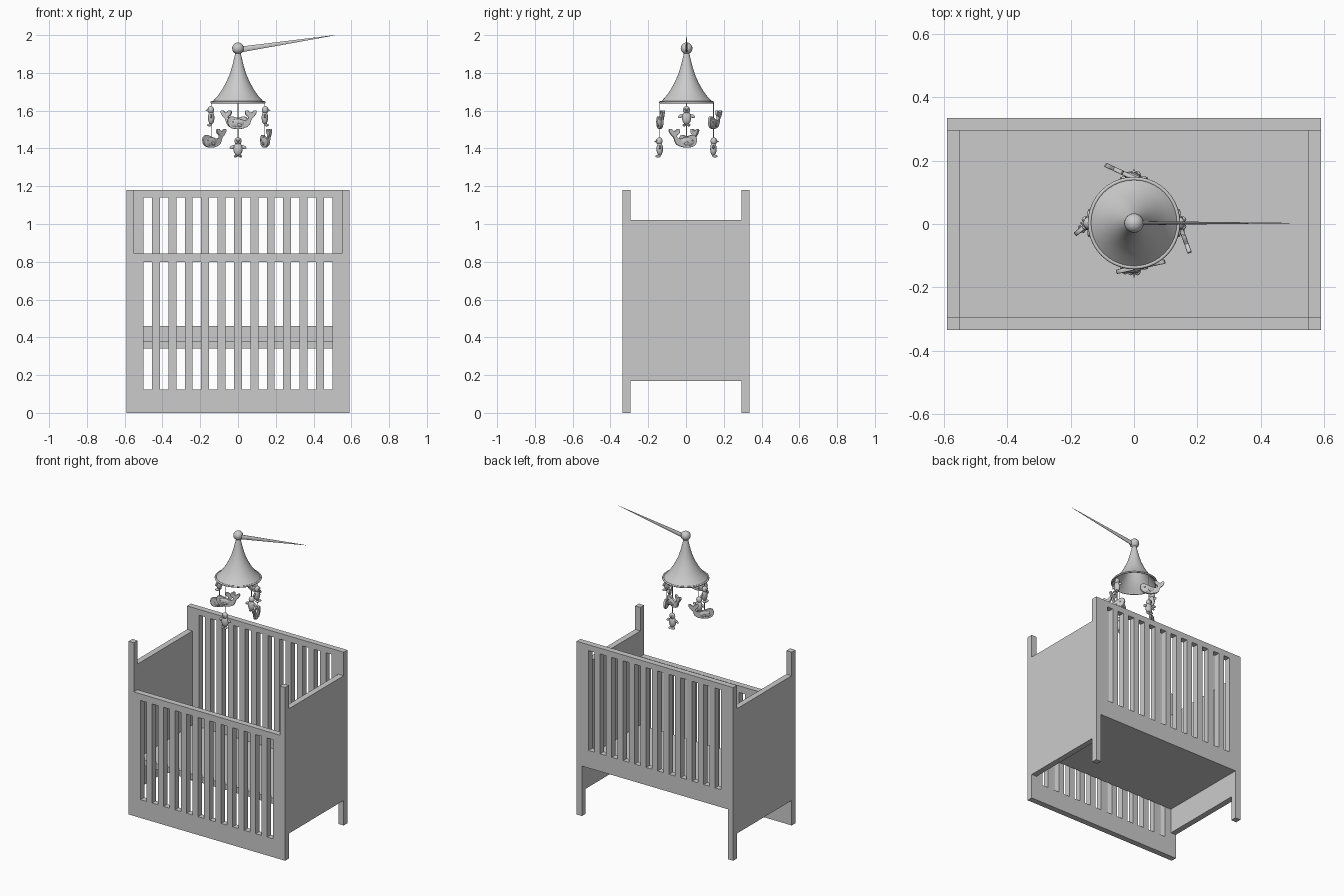
import bpy, bmesh, math
from mathutils import Matrix, Vector

if "Cube" in bpy.data.objects:
    bpy.data.objects.remove(bpy.data.objects["Cube"])

def finish(name, bm, smooth=None):
    bmesh.ops.recalc_face_normals(bm, faces=bm.faces)
    me = bpy.data.meshes.new(name)
    bm.to_mesh(me)
    bm.free()
    ob = bpy.data.objects.new(name, me)
    bpy.context.collection.objects.link(ob)
    if smooth:
        me.shade_smooth()
        me.set_sharp_from_angle(angle=math.radians(smooth))
    return ob

def box(name, x0, x1, y0, y1, z0, z1):
    bm = bmesh.new()
    m = Matrix.Translation(((x0 + x1) / 2, (y0 + y1) / 2, (z0 + z1) / 2))
    bmesh.ops.create_cube(bm, size=1, matrix=m @ Matrix.Diagonal((x1 - x0, y1 - y0, z1 - z0, 1)))
    return finish(name, bm)

def panel(name, xs, zs, solid, y0, y1):
    """Board made from the solid cells of a grid, extruded from y0 to y1."""
    bm = bmesh.new()
    v = [[bm.verts.new((x, y0, z)) for z in zs] for x in xs]
    for i in range(len(xs) - 1):
        for j in range(len(zs) - 1):
            if solid(i, j):
                bm.faces.new((v[i][j], v[i + 1][j], v[i + 1][j + 1], v[i][j + 1]))
    bmesh.ops.delete(bm, geom=[p for p in bm.verts if not p.link_faces], context='VERTS')
    r = bmesh.ops.extrude_face_region(bm, geom=bm.faces[:])
    new = [g for g in r['geom'] if isinstance(g, bmesh.types.BMVert)]
    bmesh.ops.translate(bm, verts=new, vec=(0, y1 - y0, 0))
    # keep the first face layer as the other side
    if not any(all(abs(p.co.y - y0) < 1e-6 for p in f.verts) for f in bm.faces):
        bmesh.ops.holes_fill(bm, edges=bm.edges[:])
    return finish(name, bm)

def ellipsoid(bm, c, r, rot=Matrix()):
    bmesh.ops.create_uvsphere(bm, u_segments=16, v_segments=10, radius=1,
                              matrix=Matrix.Translation(c) @ rot @ Matrix.Diagonal((*r, 1)))

# Crib panels with twelve slots each
W, P, S, N = 0.59, 0.0868, 0.045, 12
xs = [-W, -0.55]
for k in range(N):
    xs += [-0.5 + k * P, -0.5 + k * P + S]
xs += [0.55, W]
last = len(xs) - 2
end = lambda i: i in (0, last)
slot = lambda i: 2 <= i < last - 1 and i % 2 == 0

panel("front_slatted_panel", xs, [0, 0.125, 0.80, 0.845, 1.18],
      lambda i, j: end(i) if j == 3 else not (j == 1 and slot(i)), -0.335, -0.295)
panel("back_slatted_panel", xs, [0, 0.34, 0.46, 1.14, 1.18],
      lambda i, j: end(i) if j == 0 else not (j == 2 and slot(i)), 0.295, 0.335)
box("left_side_panel", -W, -0.55, -0.295, 0.295, 0.17, 1.02)
box("right_side_panel", 0.55, W, -0.295, 0.295, 0.17, 1.02)
box("base_board", -0.55, 0.55, -0.295, 0.295, 0.34, 0.38)

# Mobile canopy: hollow flared cone
CY = 0.003
bm = bmesh.new()
prof = [(0.012, 1.915), (0.02, 1.88), (0.031, 1.835), (0.045, 1.79), (0.063, 1.75),
        (0.085, 1.71), (0.11, 1.675), (0.138, 1.645)]
prof += [(r - 0.005, z - 0.003) for r, z in reversed(prof)]
vs = [bm.verts.new((r, 0, z)) for r, z in prof]
es = [bm.edges.new((vs[k], vs[(k + 1) % len(vs)])) for k in range(len(vs))]
bmesh.ops.spin(bm, geom=vs + es, cent=(0, 0, 0), axis=(0, 0, 1), angle=math.tau, steps=40)
bmesh.ops.remove_doubles(bm, verts=bm.verts, dist=1e-5)
finish("mobile_canopy", bm, 40).location.y = CY

# Rim ring, top ball and tapered arm
bpy.ops.mesh.primitive_torus_add(major_segments=40, minor_segments=8, major_radius=0.14,
                                 minor_radius=0.006, location=(0, CY, 1.644))
ring = bpy.context.object
ring.name = "canopy_rim"
ring.data.shade_smooth()
bm = bmesh.new()
ellipsoid(bm, (0, CY, 1.93), (0.031,) * 3)
finish("top_ball", bm, 40)
a, b = Vector((0.015, CY, 1.924)), Vector((0.51, CY, 1.999))
bm = bmesh.new()
bmesh.ops.create_cone(bm, cap_ends=True, segments=10, radius1=0.016, radius2=0.001, depth=(b - a).length,
                      matrix=Matrix.Translation((a + b) / 2)
                      @ Matrix.Rotation(math.atan2(b.x - a.x, b.z - a.z), 4, 'Y')
                      @ Matrix.Diagonal((1, 0.4, 1, 1)))
finish("support_arm", bm, 40)

# Hanging toys
WHALE = [(-.052, .052), (-.053, .03), (-.042, .012), (-.01, .003), (.03, .007), (.058, .022),
         (.072, .055), (.09, .075), (.095, .096), (.07, .083), (.044, .096), (.042, .08),
         (.058, .062), (.045, .045), (.02, .048), (-.01, .058), (-.038, .063)]

def whale(name, pos, yaw):
    cu = bpy.data.curves.new(name, 'CURVE')
    cu.dimensions, cu.fill_mode = '2D', 'BOTH'
    cu.extrude, cu.bevel_depth, cu.bevel_resolution, cu.resolution_u = 0.004, 0.003, 1, 3
    sp = cu.splines.new('BEZIER')
    sp.bezier_points.add(len(WHALE) - 1)
    sp.use_cyclic_u = True
    for p, (u, v) in zip(sp.bezier_points, WHALE):
        p.co = (u, v, 0)
        p.handle_left_type = p.handle_right_type = 'AUTO'
    tmp = bpy.data.objects.new(name + "_outline", cu)
    bpy.context.collection.objects.link(tmp)
    bpy.context.view_layer.update()
    me = bpy.data.meshes.new_from_object(tmp.evaluated_get(bpy.context.evaluated_depsgraph_get()))
    bpy.data.objects.remove(tmp)
    bm = bmesh.new()
    bm.from_mesh(me)
    bmesh.ops.transform(bm, matrix=Matrix.Rotation(math.pi / 2, 4, 'X'), verts=bm.verts)
    # padded body, eyes and side fins
    ellipsoid(bm, (-0.005, 0, 0.031), (0.045, 0.013, 0.025))
    for s in (-1, 1):
        ellipsoid(bm, (-0.03, s * 0.011, 0.038), (0.004, 0.003, 0.004))
        ellipsoid(bm, (0.005, s * 0.013, 0.022), (0.013, 0.004, 0.007), Matrix.Rotation(0.5, 4, 'Y'))
    ob = finish(name, bm, 40)
    ob.location, ob.rotation_euler.z = pos, yaw

def penguin(name, pos, yaw):
    bm = bmesh.new()
    ellipsoid(bm, (0, 0, -0.008), (0.024, 0.017, 0.036))
    ellipsoid(bm, (0, -0.002, 0.034), (0.019, 0.017, 0.02))
    bmesh.ops.create_cone(bm, cap_ends=True, segments=10, radius1=0.007, radius2=0.001, depth=0.014,
                          matrix=Matrix.Translation((0, -0.022, 0.032)) @ Matrix.Rotation(math.pi / 2, 4, 'X'))
    for s in (-1, 1):
        ellipsoid(bm, (s * 0.03, 0, 0.002), (0.016, 0.005, 0.009), Matrix.Rotation(s * 0.5, 4, 'Y'))
        ellipsoid(bm, (s * 0.012, -0.009, -0.046), (0.009, 0.014, 0.007))
        ellipsoid(bm, (s * 0.008, -0.017, 0.04), (0.003,) * 3)
    ob = finish(name, bm, 40)
    ob.location, ob.rotation_euler.z = pos, yaw

# side, string x, string y, penguin yaw, whale tail direction, whale z, penguin z
sides = [("front", 0, -0.142, 0, (0.14, 0.03), 1.503, 1.405),
         ("right", 0.142, 0, 90, (0.05, -0.14), 1.405, 1.57),
         ("back", 0, 0.142, 180, (-0.13, 0.06), 1.503, 1.405),
         ("left", -0.142, 0, -90, (0.11, 0.09), 1.405, 1.57)]
for side, x, y, yaw, d, wz, pz in sides:
    y += CY
    whale(side + "_whale_toy", (x, y, wz), math.atan2(d[1], d[0]))
    penguin(side + "_penguin_toy", (x, y, pz), math.radians(yaw))
    low = min(wz + 0.03, pz)
    bm = bmesh.new()
    bmesh.ops.create_cone(bm, cap_ends=True, segments=6, radius1=0.002, radius2=0.002, depth=1.642 - low,
                          matrix=Matrix.Translation((x, y, (1.642 + low) / 2)))
    finish(side + "_string", bm, 40)
